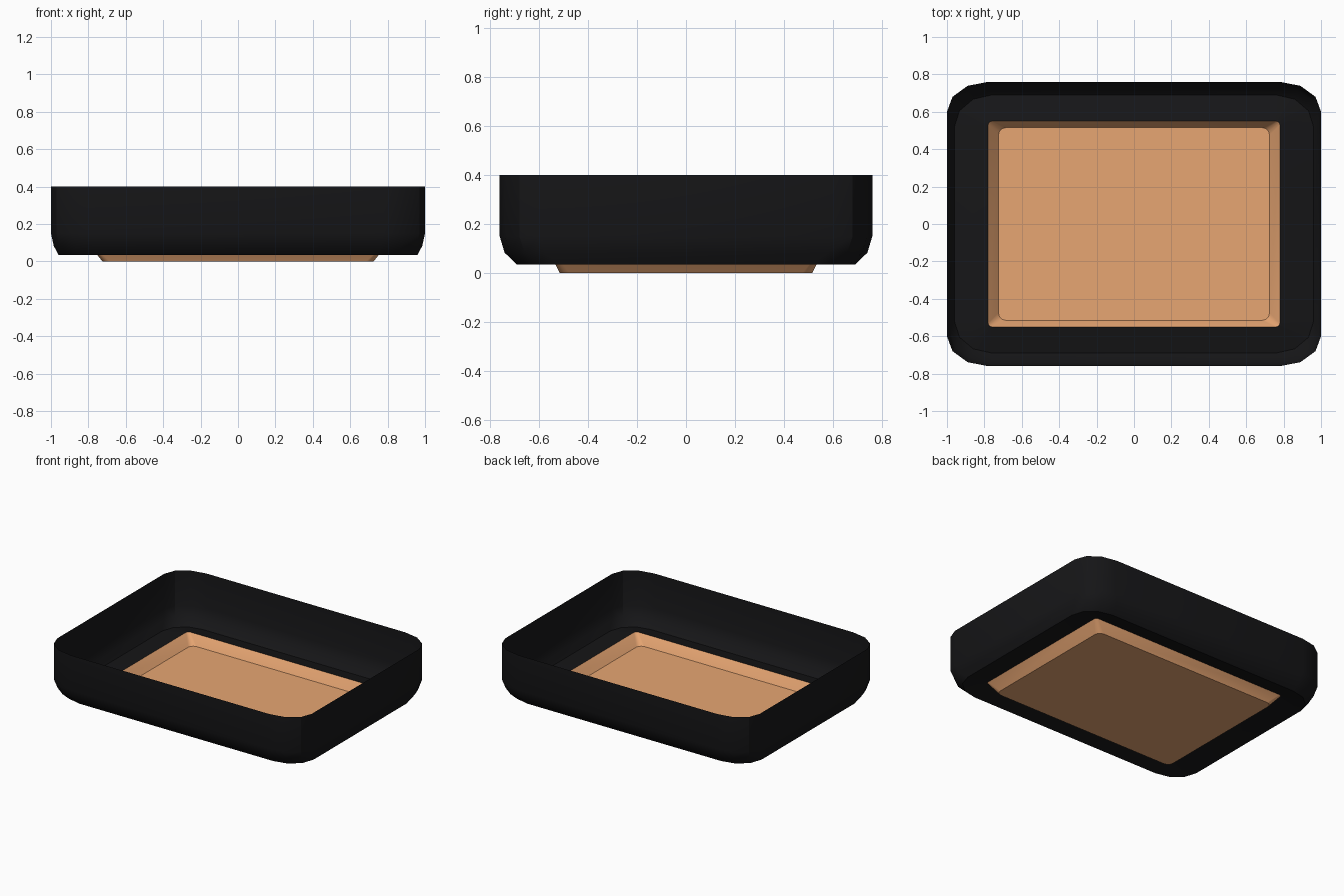
import bpy, bmesh
from math import sin, cos, pi

if "Cube" in bpy.data.objects:
    bpy.data.objects.remove(bpy.data.objects["Cube"])


def outline(hx, hy, rx, ry, z, seg=3):
    """Rounded rectangle with elliptical corners, counter-clockwise."""
    pts = []
    for k, (sx, sy) in enumerate([(1, 1), (-1, 1), (-1, -1), (1, -1)]):
        for i in range(seg + 1):
            a = pi / 2 * (k + i / seg)
            pts.append((sx * (hx - rx) + rx * cos(a), sy * (hy - ry) + ry * sin(a), z))
    return pts


def shell(name, rings, color, closed=False):
    """Open sheet lofted through the rings, from the rim inward."""
    bm = bmesh.new()
    loops = [[bm.verts.new(p) for p in outline(*r)] for r in rings]
    n = len(loops[0])
    for a, b in zip(loops, loops[1:]):
        for i in range(n):
            j = (i + 1) % n
            bm.faces.new((b[i], b[j], a[j], a[i]))
    if closed:
        bm.faces.new(loops[-1][::-1])
    me = bpy.data.meshes.new(name)
    bm.to_mesh(me)
    bm.free()
    ob = bpy.data.objects.new(name, me)
    bpy.context.collection.objects.link(ob)
    mat = bpy.data.materials.new(name + "_material")
    mat.diffuse_color = color
    mat.use_nodes = True
    mat.node_tree.nodes["Principled BSDF"].inputs["Base Color"].default_value = mat.diffuse_color
    me.materials.append(mat)
    bpy.ops.object.select_all(action='DESELECT')
    ob.select_set(True)
    bpy.context.view_layer.objects.active = ob
    bpy.ops.object.shade_smooth_by_angle(angle=0.5)
    return ob


# Dark tray: vertical wall, curved underside, floor rising to the opening
shell("tray_wall", [
    (1.0, 0.76, 0.22, 0.16, 0.40),
    (1.0, 0.76, 0.22, 0.16, 0.15),
    (0.985, 0.74, 0.22, 0.165, 0.083),
    (0.96, 0.69, 0.20, 0.17, 0.035),
    (0.78, 0.55, 0.02, 0.02, 0.07),
], (0.008, 0.008, 0.009, 1))

# Tan recessed base panel
shell("base_panel", [
    (0.78, 0.55, 0.02, 0.02, 0.07),
    (0.725, 0.515, 0.04, 0.04, 0.0),
], (0.80, 0.38, 0.17, 1), closed=True)
